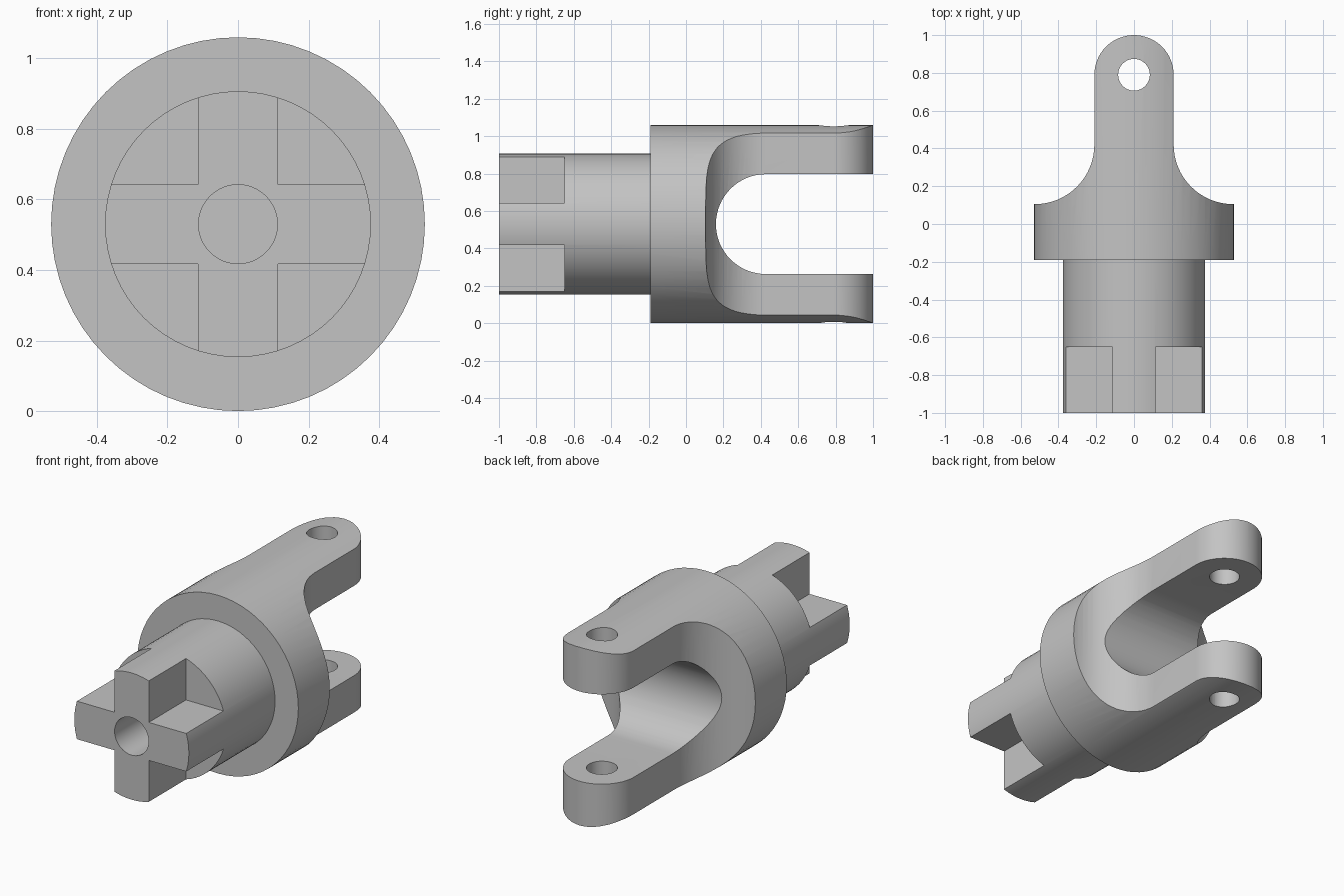
import bpy
import bmesh
from math import pi, cos, sin
from mathutils import Matrix, Vector

cube = bpy.data.objects.get("Cube")
if cube:
    bpy.data.objects.remove(cube, do_unlink=True)

AXIS_Z = 0.53      # height of the shared axis
COLLAR_R = 0.53
SHAFT_R = 0.377
ARM_HALF = 0.21    # half width of fork arms
PIN_Y = 0.79
CROSS_HALF = 0.113

steel = bpy.data.materials.new("grey steel")
steel.use_nodes = True
GREY = (0.55, 0.55, 0.55, 1)
steel.diffuse_color = GREY
steel.node_tree.nodes["Principled BSDF"].inputs["Base Color"].default_value = GREY


def make_object(name, bm):
    bmesh.ops.recalc_face_normals(bm, faces=bm.faces)
    mesh = bpy.data.meshes.new(name)
    bm.to_mesh(mesh)
    bm.free()
    mesh.materials.append(steel)
    obj = bpy.data.objects.new(name, mesh)
    bpy.context.collection.objects.link(obj)
    return obj


def cylinder_y(name, radius, y0, y1, segments=64):
    bm = bmesh.new()
    place = Matrix.Translation((0, (y0 + y1) / 2, AXIS_Z)) @ Matrix.Rotation(pi / 2, 4, "X")
    bmesh.ops.create_cone(bm, cap_ends=True, segments=segments, radius1=radius,
                          radius2=radius, depth=y1 - y0, matrix=place)
    return make_object(name, bm)


def box(name, low, high):
    bm = bmesh.new()
    low, high = Vector(low), Vector(high)
    place = Matrix.Translation((low + high) / 2) @ Matrix.Diagonal((*(high - low), 1))
    bmesh.ops.create_cube(bm, size=1, matrix=place)
    return make_object(name, bm)


def prism(name, points, offset):
    """Extrude a closed outline of 3D points by an offset."""
    bm = bmesh.new()
    face = bm.faces.new([bm.verts.new(p) for p in points])
    result = bmesh.ops.extrude_face_region(bm, geom=[face])
    verts = [v for v in result["geom"] if isinstance(v, bmesh.types.BMVert)]
    bmesh.ops.translate(bm, verts=verts, vec=offset)
    return make_object(name, bm)


def arc(cx, cy, r, start, end, steps):
    angles = [start + (end - start) * i / steps for i in range(steps + 1)]
    return [(cx + r * cos(a), cy + r * sin(a)) for a in angles]


def boolean(target, cutter, operation="DIFFERENCE"):
    mod = target.modifiers.new("cut", "BOOLEAN")
    mod.operation = operation
    mod.solver = "EXACT"
    mod.object = cutter
    bpy.ops.object.select_all(action="DESELECT")
    bpy.context.view_layer.objects.active = target
    target.select_set(True)
    bpy.ops.object.modifier_apply(modifier=mod.name)
    bpy.data.objects.remove(cutter, do_unlink=True)


# Fork yoke: round bar trimmed to the plan outline of collar, fillets and arms
yoke = cylinder_y("fork_yoke", COLLAR_R, -0.19, 1.1)
fillet = 0.315
right = [(0.7, -0.4), (0.7, 0.105)]
right += arc(ARM_HALF + fillet, 0.105 + fillet, fillet, -pi / 2, -pi, 16)
tip = arc(0, PIN_Y, ARM_HALF, 0, pi, 32)
left = [(-x, y) for x, y in reversed(right)]
outline = [(x, y, -0.2) for x, y in right + tip + left]
boolean(yoke, prism("outline_cutter", outline, (0, 0, 1.5)), "INTERSECT")

# Rounded slot between the arms
slot = [(1.3, AXIS_Z + 0.267)] + arc(0.427, AXIS_Z, 0.267, pi / 2, 3 * pi / 2, 32)
slot += [(1.3, AXIS_Z - 0.267)]
boolean(yoke, prism("slot_cutter", [(-0.8, y, z) for y, z in slot], (1.6, 0, 0)))

# Pin hole through both arms
pin = [(x, y, -0.2) for x, y in arc(0, PIN_Y, 0.084, 0, 2 * pi, 32)[:-1]]
boolean(yoke, prism("pin_cutter", pin, (0, 0, 1.5)))

# Shaft with a cross-shaped end and a blind bore
shaft = cylinder_y("cross_shaft", SHAFT_R, -1, -0.15)
for sx in (-1, 1):
    for sz in (-1, 1):
        xs = sorted((sx * CROSS_HALF, sx * 0.6))
        zs = sorted((AXIS_Z + sz * CROSS_HALF, AXIS_Z + sz * 0.6))
        boolean(shaft, box("notch_cutter", (xs[0], -1.2, zs[0]), (xs[1], -0.65, zs[1])))
boolean(shaft, cylinder_y("bore_cutter", CROSS_HALF - 0.001, -1.2, -0.65 + 0.001, 48))

# Smooth the curved walls, keep the edges crisp
for obj in (yoke, shaft):
    bpy.ops.object.select_all(action="DESELECT")
    bpy.context.view_layer.objects.active = obj
    obj.select_set(True)
    bpy.ops.object.shade_smooth_by_angle(angle=pi / 7)
